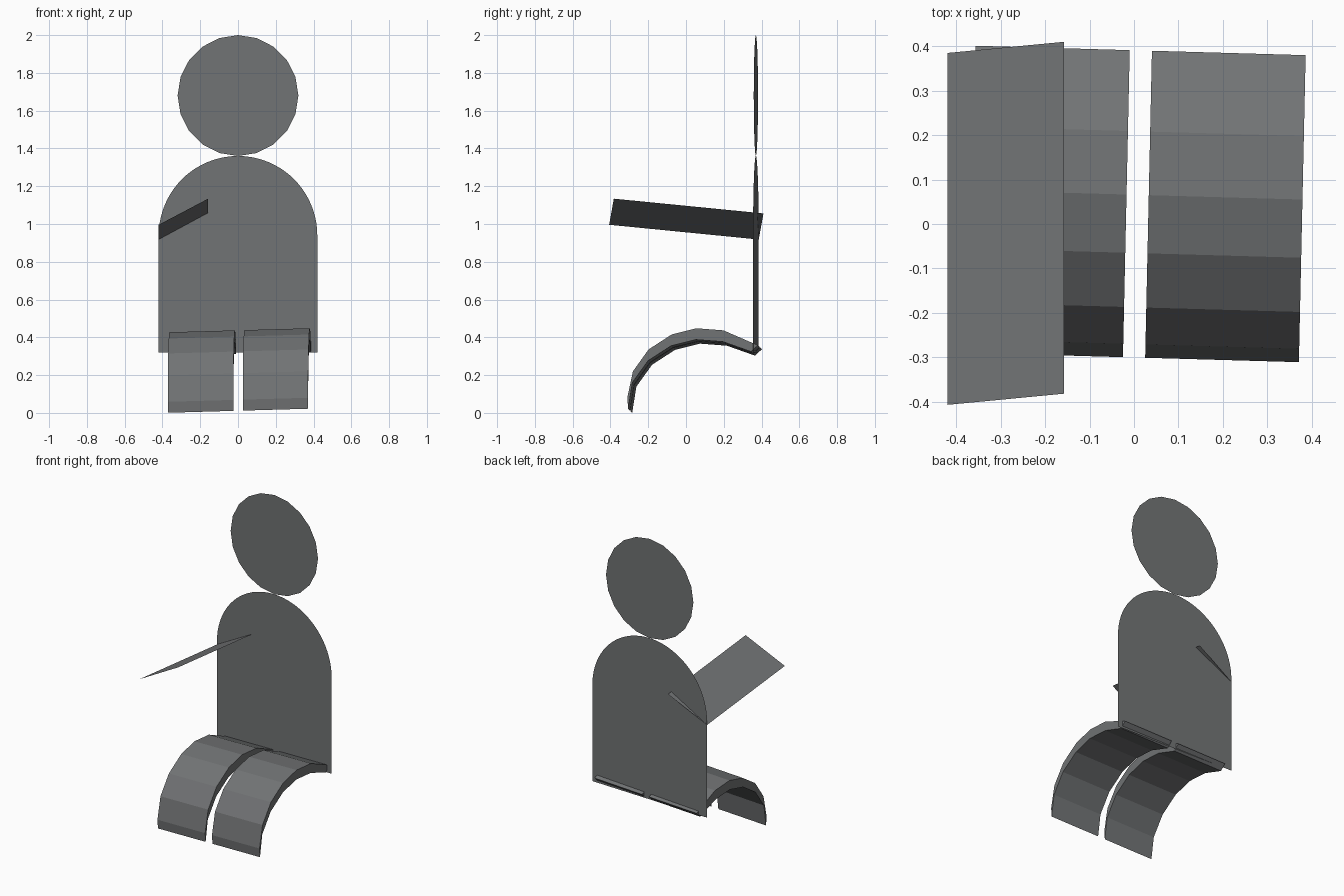
import bpy, math
from mathutils import Matrix

if "Cube" in bpy.data.objects:
    bpy.data.objects.remove(bpy.data.objects["Cube"])

# Dark grey colour shared by every part
dark_grey = bpy.data.materials.new("dark_grey")
dark_grey.diffuse_color = (0.165, 0.172, 0.176, 1)
dark_grey.use_nodes = True
dark_grey.node_tree.nodes["Principled BSDF"].inputs["Base Color"].default_value = dark_grey.diffuse_color


def add_mesh(name, verts, faces, matrix=None):
    mesh = bpy.data.meshes.new(name)
    mesh.from_pydata(verts, [], faces)
    if matrix:
        mesh.transform(matrix)
    mesh.materials.append(dark_grey)
    mesh.update()
    obj = bpy.data.objects.new(name, mesh)
    bpy.context.collection.objects.link(obj)
    return obj


def flat_panel(name, outline, matrix=None):
    return add_mesh(name, outline, [tuple(range(len(outline)))], matrix)


def arc(radius, z, start, end, steps):
    angles = [math.radians(start + (end - start) * i / steps) for i in range(steps + 1)]
    return [(radius * math.cos(a), 0, z + radius * math.sin(a)) for a in angles]


# Upright panels stand near the back, turned very slightly
upright = Matrix.Translation((0, 0.37, 0)) @ Matrix.Rotation(math.radians(-2.05), 4, 'Z')

# Head: flat 20-sided disc
flat_panel("head", arc(0.32, 1.68, 0, 342, 19), upright)

# Torso: flat panel with a round arched top
flat_panel("torso", [(-0.42, 0, 0.32), (0.42, 0, 0.32)] + arc(0.42, 0.94, 0, 180, 40), upright)

# Arm: single tilted flat strip
flat_panel("arm", [(-0.42, 0.385, 0.918), (-0.158, 0.41, 1.056),
                   (-0.158, -0.382, 1.134), (-0.42, -0.407, 0.996)])

# Legs: bent slabs, side profile as (y, z), thickness dropped straight down
outer = [(-0.311, 0.08), (-0.281, 0.22), (-0.198, 0.336), (-0.076, 0.415),
         (0.055, 0.448), (0.198, 0.437), (0.380, 0.358)]
inner = [(y - 0.003, z - 0.06) for y, z in outer]
inner[0] = (-0.306, 0.022)
inner[-1] = (0.345, 0.324)

# Slight skew shared by both legs
k = 0.0285
skew = Matrix(((1, 0.022, 0, 0), (-k, 1, 0, k * 0.379), (k, 0, 1, -k * 0.379), (0, 0, 0, 1)))


def leg(name, x0, x1):
    n = len(outer)
    verts = [(x, y, z) for x in (x0, x1) for y, z in outer + inner]
    m = 2 * n
    faces = []
    for i in range(n - 1):
        faces.append((i, m + i, m + i + 1, i + 1))                       # top
        faces.append((n + i, n + i + 1, m + n + i + 1, m + n + i))       # underside
        faces.append((i, i + 1, n + i + 1, n + i))                       # left side
        faces.append((m + i, m + n + i, m + n + i + 1, m + i + 1))       # right side
    faces.append((0, n, m + n, m))                                       # front end
    faces.append((n - 1, m + n - 1, m + m - 1, m - 1))                   # back end
    add_mesh(name, verts, faces, skew)


leg("leg_right", 0.032, 0.378)
leg("leg_left", -0.365, -0.018)
